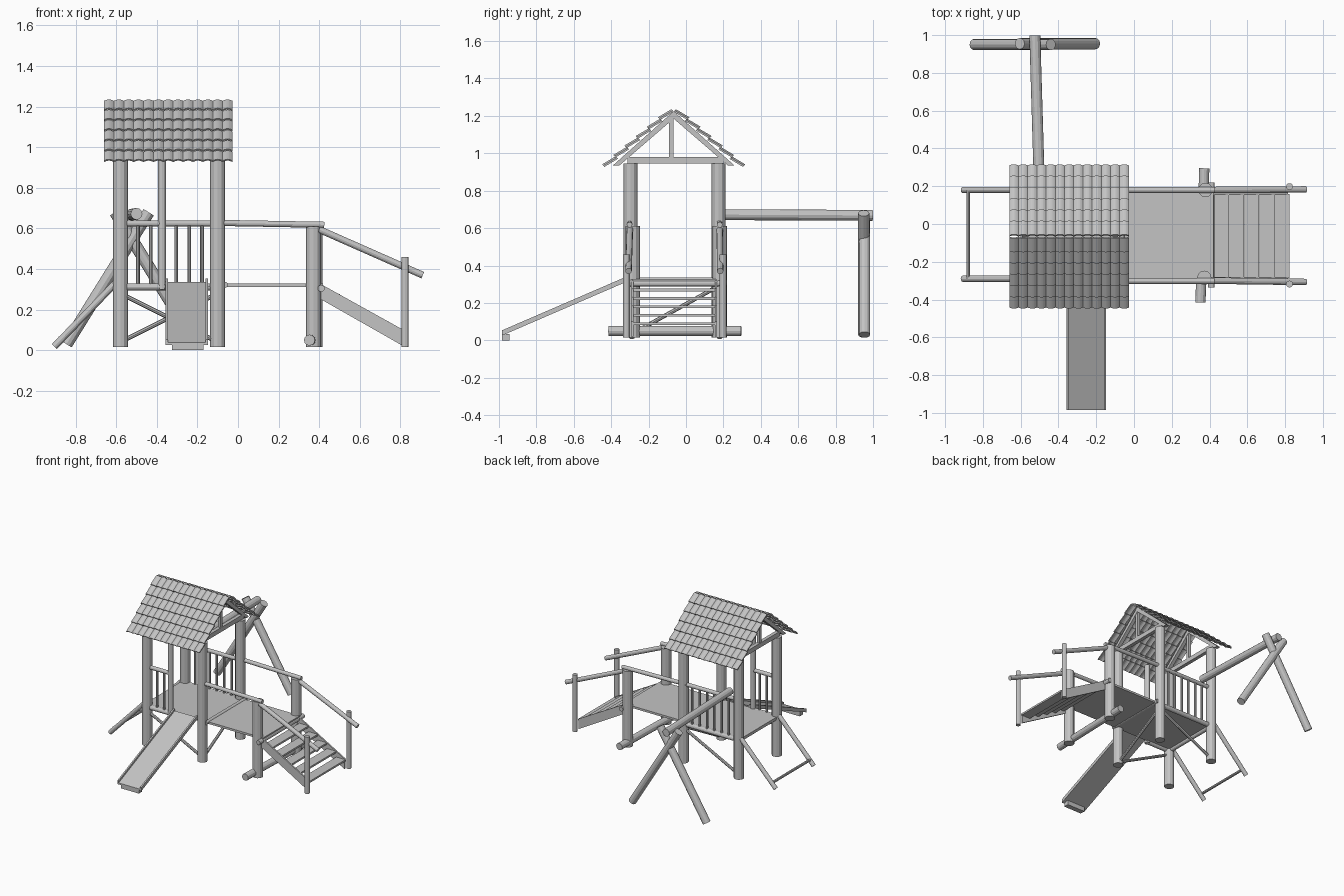
import bpy, bmesh, math
from mathutils import Vector

if "Cube" in bpy.data.objects:
    bpy.data.objects.remove(bpy.data.objects["Cube"])

mat = bpy.data.materials.new("plain grey")
mat.diffuse_color = (0.55, 0.55, 0.55, 1)
mat.use_nodes = True
mat.node_tree.nodes["Principled BSDF"].inputs["Base Color"].default_value = mat.diffuse_color


def finish(bm, name):
    bmesh.ops.recalc_face_normals(bm, faces=bm.faces)
    me = bpy.data.meshes.new(name)
    bm.to_mesh(me)
    bm.free()
    me.materials.append(mat)
    ob = bpy.data.objects.new(name, me)
    bpy.context.collection.objects.link(ob)
    return ob


def log(name, a, b, r, sides=12):
    """Round timber from point a to point b."""
    a, b = Vector(a), Vector(b)
    bm = bmesh.new()
    bmesh.ops.create_cone(bm, cap_ends=True, segments=sides, radius1=r, radius2=r, depth=(b - a).length)
    ob = finish(bm, name)
    ob.rotation_mode = 'QUATERNION'
    ob.rotation_quaternion = (b - a).to_track_quat('Z', 'Y')
    ob.location = (a + b) / 2
    return ob


def prism(name, pts, axis, lo, hi):
    """Extrude a 2D outline along x (pts = y,z) or y (pts = x,z)."""
    bm = bmesh.new()
    def make(u, v, w):
        return (w, u, v) if axis == 'x' else (u, w, v)
    ends = [[bm.verts.new(make(u, v, w)) for u, v in pts] for w in (lo, hi)]
    bm.faces.new(ends[0])
    bm.faces.new(ends[1])
    n = len(pts)
    for i in range(n):
        j = (i + 1) % n
        bm.faces.new((ends[0][i], ends[0][j], ends[1][j], ends[1][i]))
    return finish(bm, name)


def box(name, x0, x1, y0, y1, z0, z1):
    return prism(name, [(y0, z0), (y1, z0), (y1, z1), (y0, z1)], 'x', x0, x1)


XL, XR, YF, YB = -0.58, -0.10, -0.297, 0.173
YC = -0.066

# Tower posts and the slim front post
for x in (XL, XR):
    for y in (YF, YB):
        log("tower_post", (x, y, 0.015), (x, y, 0.945), 0.037)
log("front_middle_post", (-0.375, YF, 0.30), (-0.375, YF, 0.945), 0.02)

# Deck of the tower and bridge
box("deck", -0.60, 0.42, -0.29, 0.17, 0.312, 0.328)

# Edge logs that carry the deck
log("front_edge_log", (XL, YF, 0.312), (-0.36, YF, 0.312), 0.018)
log("back_edge_log", (XL, YB, 0.312), (XR, YB, 0.312), 0.018)
log("left_edge_log", (XL, YF, 0.312), (XL, YB, 0.312), 0.018)
log("bridge_edge_log", (-0.065, -0.31, 0.322), (-0.065, 0.19, 0.322), 0.015)

# Tower rails with spindles
log("front_rail", (XL, YF, 0.625), (-0.375, YF, 0.625), 0.015)
log("back_rail", (XL, YB, 0.625), (XR, YB, 0.625), 0.015)
for i in range(6):
    x = -0.493 + 0.0632 * i
    log("back_spindle", (x, YB, 0.31), (x, YB, 0.625), 0.009, 8)
    if i < 2:
        log("front_spindle", (x, YF, 0.31), (x, YF, 0.625), 0.009, 8)

# Diagonal braces under the deck
log("front_brace", (XL, YF, 0.28), (XR, YF, 0.04), 0.011, 8)
log("back_brace", (XL, YB, 0.04), (XR, YB, 0.28), 0.011, 8)
log("side_brace", (XR, YF, 0.03), (XR, YB, 0.29), 0.011, 8)

# Roof trusses
for x in (XL, XR):
    box("tie_beam", x - 0.014, x + 0.014, -0.314, 0.20, 0.945, 0.98)
    box("king_post", x - 0.012, x + 0.012, YC - 0.024, YC, 0.98, 1.20)
    for s in (-1, 1):
        prism("rafter", [(YC, 1.225), (YC, 1.185), (YC + s * 0.29, 0.935), (YC + s * 0.325, 0.935)],
              'x', x - 0.014, x + 0.014)

# Roof: six overlapping rows of thirteen curved tiles on each side
ROWS, COLS, SEG = 6, 13, 6
X0, X1 = -0.66, -0.027
nrm = Vector((0, 0.65, 0.76))
for s in (-1, 1):
    for r in range(ROWS):
        top = Vector((0, 0.358 * r / ROWS, 1.222 - 0.302 * r / ROWS))
        low = Vector((0, 0.358 * (r + 1) / ROWS, 1.222 - 0.302 * (r + 1) / ROWS)) + nrm * 0.013
        low += (low - top) * 0.06
        bm = bmesh.new()
        w = (X1 - X0) / COLS
        for c in range(COLS):
            ring = []
            for k in range(SEG + 1):
                t = k / SEG
                bulge = 0.009 * math.sin(math.pi * t)
                x = X0 + w * (c + t)
                quad = []
                for p, h in ((top, 0.009), (low, 0.009), (low, 0), (top, 0)):
                    q = p + nrm * (bulge + h)
                    quad.append(bm.verts.new((x, YC + s * q.y, q.z)))
                ring.append(quad)
            for a, b in zip(ring, ring[1:]):
                for i in range(4):
                    j = (i + 1) % 4
                    bm.faces.new((a[i], a[j], b[j], b[i]))
            bm.faces.new(ring[0])
            bm.faces.new(ring[-1])
        finish(bm, "roof_tile_row")

# Bridge posts, handrails and cross logs
for y, x in ((-0.285, 0.372), (0.18, 0.378)):
    log("bridge_post", (x, y, 0.015), (x, y, 0.61), 0.038)
for y in (-0.302, 0.18):
    log("bridge_handrail", (-0.13, y, 0.628), (0.425, y, 0.618), 0.015)
log("ground_log", (0.352, -0.415, 0.05), (0.372, 0.295, 0.05), 0.027)
log("stair_head_log", (0.41, -0.335, 0.305), (0.41, 0.22, 0.305), 0.017)

# Stairs: stringers, treads, newels and sloping handrails
side = [(0.41, 0.325), (0.41, 0.25), (0.815, 0.02), (0.815, 0.10)]
for y in (-0.287, 0.16):
    prism("stair_stringer", side, 'y', y - 0.006, y + 0.006)
for i in range(5):
    x, z = 0.424 + 0.08 * i, 0.262 - 0.045 * i
    box("stair_tread", x, x + 0.079, -0.285, 0.16, z, z + 0.014)
for y0, y1, yn in ((-0.30, -0.307, -0.318), (0.18, 0.183, 0.198)):
    log("stair_newel", (0.823, yn, 0.015), (0.823, yn, 0.46), 0.018)
    log("stair_handrail", (0.40, y0, 0.595), (0.91, y1, 0.37), 0.017)

# Sloping climbing frame on the left
for y in (-0.29, 0.18):
    log("climbing_rail", (-0.905, y, 0.018), (-0.59, y, 0.345), 0.017)
log("climbing_rung", (-0.877, -0.29, 0.06), (-0.877, 0.18, 0.06), 0.01, 8)

# Slide: shallow channel with raised lips, plus its foot
y0, z0, y1, z1 = -0.985, 0.025, -0.29, 0.325
def strip(lo, hi):
    return [(y0, z0 + lo), (y1, z1 + lo), (y1, z1 + hi), (y0, z0 + hi)]
prism("slide_bed", strip(0, 0.012), 'x', -0.355, -0.15)
for x in (-0.357, -0.16):
    prism("slide_lip", strip(0, 0.028), 'x', x, x + 0.012)
box("slide_foot", -0.325, -0.17, -0.985, -0.945, 0.0, 0.035)

# Swing frame: crossed legs and top beam
log("swing_leg", (-0.845, 0.95, 0.03), (-0.44, 0.95, 0.68), 0.03)
log("swing_leg", (-0.205, 0.955, 0.03), (-0.605, 0.955, 0.68), 0.03)
log("swing_beam", (-0.50, 0.17, 0.672), (-0.525, 0.998, 0.668), 0.029)
